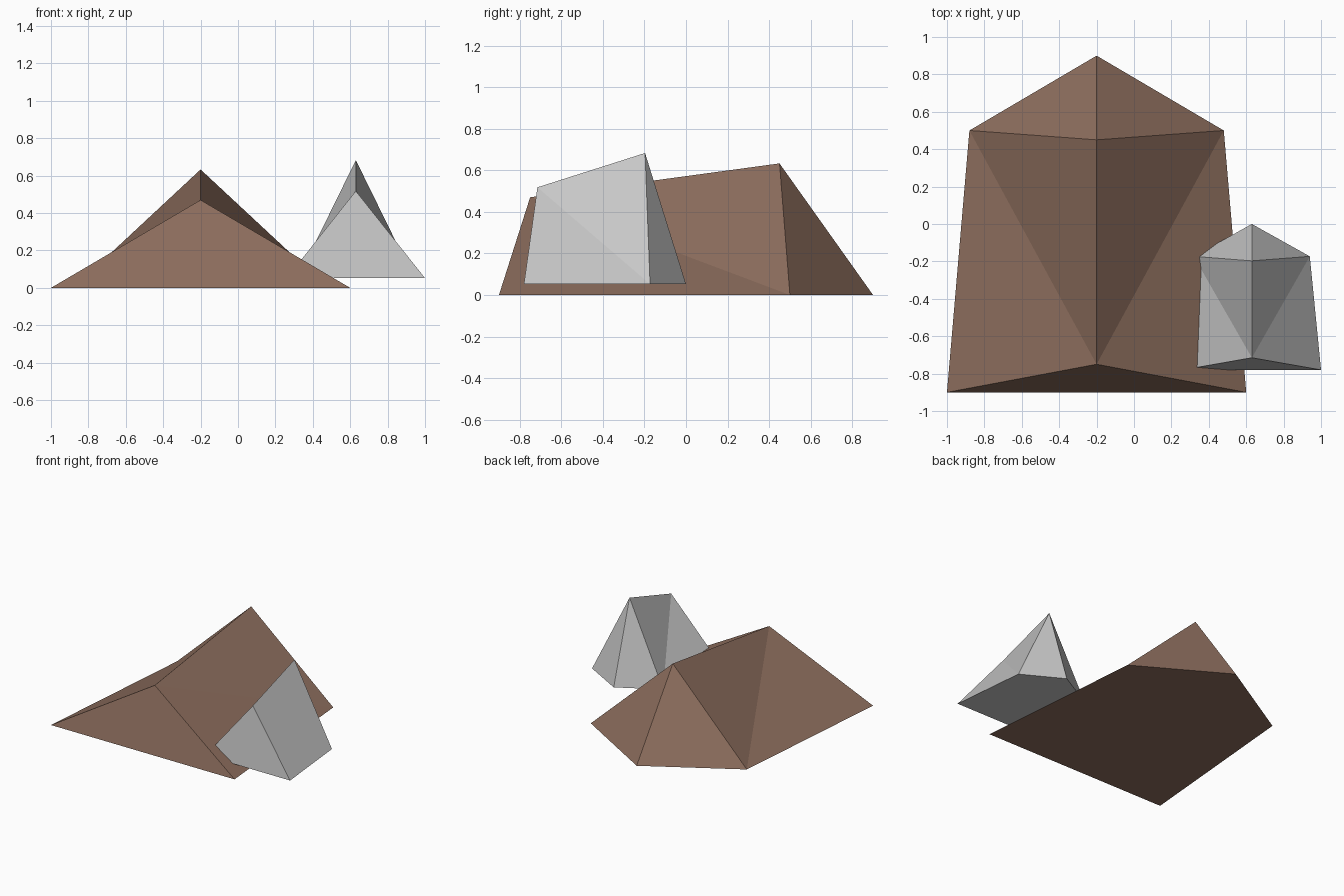
import bpy
import bmesh

if "Cube" in bpy.data.objects:
    bpy.data.objects.remove(bpy.data.objects["Cube"])


def material(name, rgb):
    mat = bpy.data.materials.new(name)
    mat.diffuse_color = (*rgb, 1.0)
    mat.use_nodes = True
    mat.node_tree.nodes["Principled BSDF"].inputs["Base Color"].default_value = mat.diffuse_color
    return mat


def tent(name, mat, x, z, front, back, tail_y, ridge_front, ridge_back):
    """Ridge tent on a five-sided floor, mirrored about x.
    front and back are (half width, y); ridge points are (y, z)."""
    bm = bmesh.new()
    vert = lambda dx, y, h: bm.verts.new((x + dx, y, h))
    rf, rb = vert(0, *ridge_front), vert(0, *ridge_back)
    tail = vert(0, tail_y, z)
    fl, fr = [vert(s * front[0], front[1], z) for s in (-1, 1)]
    bl, br = [vert(s * back[0], back[1], z) for s in (-1, 1)]
    # Floor and front opening
    bm.faces.new((fl, bl, tail, br, fr))
    bm.faces.new((fl, fr, rf))
    # Folded side panels and rear panels
    for f, b in ((fl, bl), (fr, br)):
        bm.faces.new((f, rf, b))
        bm.faces.new((rf, rb, b))
        bm.faces.new((rb, tail, b))
    bmesh.ops.recalc_face_normals(bm, faces=bm.faces)
    mesh = bpy.data.meshes.new(name)
    bm.to_mesh(mesh)
    bm.free()
    mesh.materials.append(mat)
    obj = bpy.data.objects.new(name, mesh)
    bpy.context.collection.objects.link(obj)
    return obj


brown = material("brown canvas", (0.265, 0.155, 0.11))
grey = material("light grey canvas", (0.57, 0.57, 0.57))

# Large tent
tent("large_tent", brown, -0.2, 0.0, (0.8, -0.9), (0.68, 0.5), 0.9,
     (-0.75, 0.47), (0.45, 0.633))
# Small tent overlapping its right side
tent("small_tent", grey, 0.63, 0.052, (0.37, -0.78), (0.31, -0.173), 0.0,
     (-0.715, 0.518), (-0.197, 0.683))
